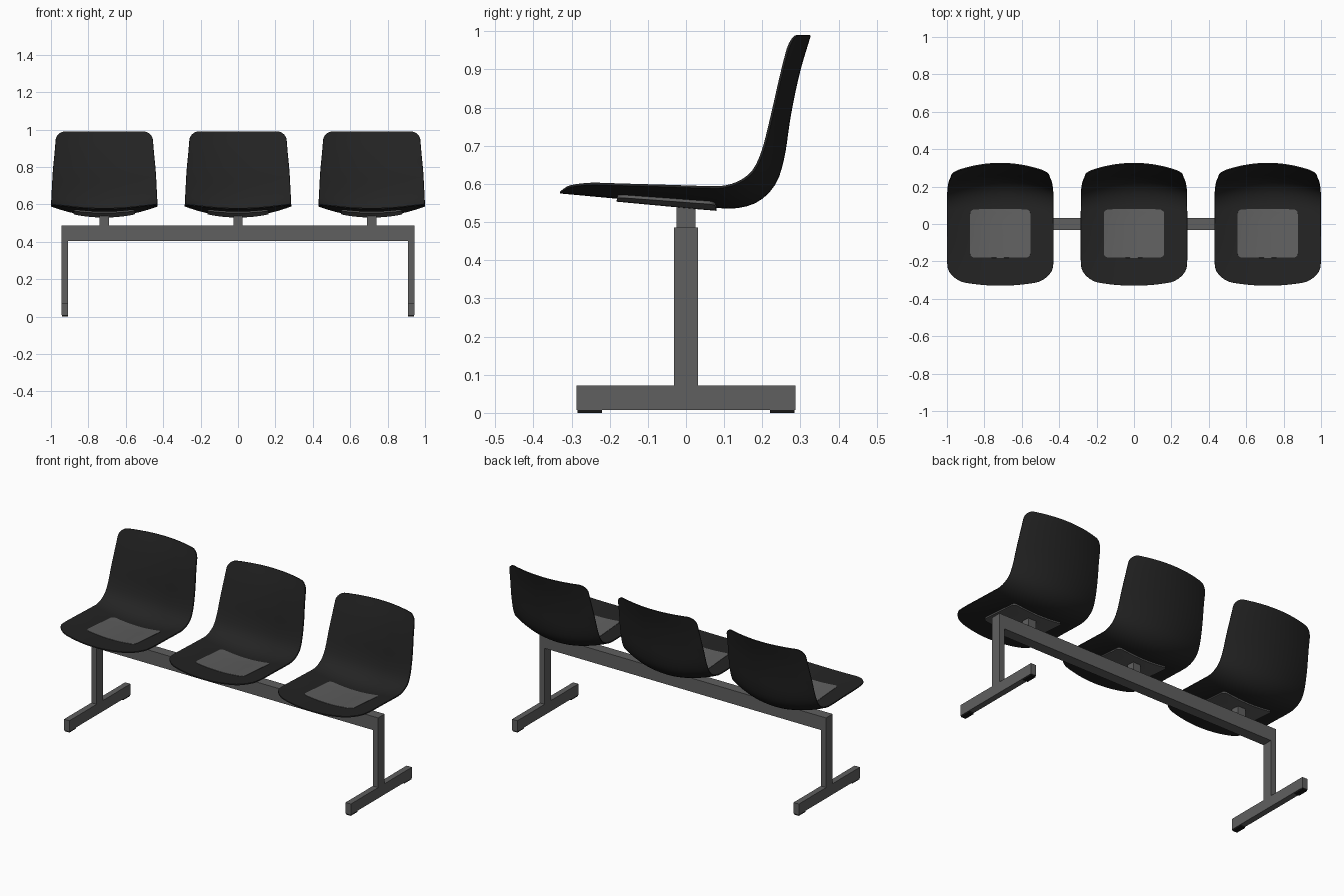
import bpy, bmesh, math
from mathutils import Vector

if "Cube" in bpy.data.objects:
    bpy.data.objects.remove(bpy.data.objects["Cube"])


def material(name, v):
    m = bpy.data.materials.new(name)
    m.diffuse_color = (v, v, v, 1)
    m.use_nodes = True
    m.node_tree.nodes["Principled BSDF"].inputs["Base Color"].default_value = m.diffuse_color
    return m


SHELL = material("black plastic", 0.017)
FRAME = material("grey metal", 0.115)
GLIDE = material("black rubber", 0.008)

# Shell stations: centre y, z; side edge y, z; half width
STATIONS = [
    (-0.330, 0.575, -0.295, 0.600, 0.275),
    (-0.200, 0.563, -0.190, 0.596, 0.285),
    (-0.050, 0.549, -0.050, 0.592, 0.285),
    (0.060, 0.539, 0.050, 0.589, 0.285),
    (0.130, 0.536, 0.100, 0.590, 0.284),
    (0.190, 0.554, 0.145, 0.605, 0.284),
    (0.235, 0.600, 0.180, 0.635, 0.283),
    (0.258, 0.670, 0.205, 0.690, 0.280),
    (0.275, 0.780, 0.228, 0.780, 0.275),
    (0.298, 0.890, 0.252, 0.885, 0.265),
    (0.327, 0.989, 0.278, 0.988, 0.257),
]


def station(s):
    """Catmull-Rom interpolation along the stations."""
    n = len(STATIONS) - 1
    i = min(int(s), n - 1)
    t = s - i
    p1, p2 = STATIONS[i], STATIONS[i + 1]
    p0 = STATIONS[i - 1] if i else [2 * a - b for a, b in zip(p1, p2)]
    p3 = STATIONS[i + 2] if i + 2 <= n else [2 * b - a for a, b in zip(p1, p2)]
    return [0.5 * (2 * b + (c - a) * t + (2 * a - 5 * b + 4 * c - d) * t * t
                   + (3 * b - a - 3 * c + d) * t ** 3)
            for a, b, c, d in zip(p0, p1, p2, p3)]


def sheet(name, cx, s0, s1, r0, r1, half, thick, offset, mat, rows=36, cols=24):
    """Curved sheet following the seat shape, with rounded corners at both ends."""
    # arc length table
    n = 400
    ss = [s0 + (s1 - s0) * k / n for k in range(n + 1)]
    pts = [Vector(station(s)[:2]) for s in ss]
    arc = [0.0]
    for a, b in zip(pts, pts[1:]):
        arc.append(arc[-1] + (b - a).length)
    total = arc[-1]

    def s_at(d):
        for k in range(n):
            if arc[k + 1] >= d:
                return ss[k] + (ss[k + 1] - ss[k]) * (d - arc[k]) / (arc[k + 1] - arc[k])
        return s1

    # rows as (distance along profile, width lost to the corner)
    q = 8
    ang = [math.pi / 2 * k / q for k in range(q + 1)]
    lines = [(r0 * (1 - math.cos(a)), r0 * (1 - math.sin(a))) for a in ang]
    lines += [(r0 + (total - r0 - r1) * k / rows, 0) for k in range(1, rows)]
    lines += [(total - r1 * (1 - math.cos(a)), r1 * (1 - math.sin(a))) for a in reversed(ang)]

    bm = bmesh.new()
    grid = []
    for d, cut in lines:
        cy, cz, ey, ez, w = station(s_at(d))
        h = (half or w) - cut
        row = []
        for j in range(cols + 1):
            x = h * (2 * j / cols - 1)
            t = (x / w) ** 2
            row.append(bm.verts.new((cx + x, cy + (ey - cy) * t, cz + (ez - cz) * t)))
        grid.append(row)
    for a, b in zip(grid, grid[1:]):
        for j in range(cols):
            bm.faces.new((a[j], a[j + 1], b[j + 1], b[j]))
    me = bpy.data.meshes.new(name)
    bm.to_mesh(me)
    bm.free()
    me.materials.append(mat)
    ob = bpy.data.objects.new(name, me)
    bpy.context.collection.objects.link(ob)
    mod = ob.modifiers.new("thickness", 'SOLIDIFY')
    mod.thickness = thick
    mod.offset = offset
    bpy.ops.object.select_all(action='DESELECT')
    ob.select_set(True)
    bpy.context.view_layer.objects.active = ob
    bpy.ops.object.modifier_apply(modifier=mod.name)
    bpy.ops.object.shade_smooth_by_angle(angle=math.radians(40))


def box(name, x0, x1, y0, y1, z0, z1, mat):
    bm = bmesh.new()
    bmesh.ops.create_cube(bm, size=1)
    for v in bm.verts:
        v.co = ((x0 + x1) / 2 + v.co.x * (x1 - x0),
                (y0 + y1) / 2 + v.co.y * (y1 - y0),
                (z0 + z1) / 2 + v.co.z * (z1 - z0))
    me = bpy.data.meshes.new(name)
    bm.to_mesh(me)
    bm.free()
    me.materials.append(mat)
    bpy.context.collection.objects.link(bpy.data.objects.new(name, me))


# Seats: shell, mounting plate showing through the seat, and post
for label, cx in (("left", -0.715), ("middle", 0.0), ("right", 0.715)):
    sheet(label + "_seat_shell", cx, 0, 10, 0.085, 0.045, None, 0.006, 1, SHELL)
    sheet(label + "_seat_plate", cx, 1.13, 3.25, 0.022, 0.022, 0.162, 0.0155, 0, FRAME, rows=16)
    box(label + "_seat_post", cx - 0.025, cx + 0.025, -0.025, 0.025, 0.48, 0.542, FRAME)

# Beam
box("beam", -0.943, 0.943, -0.031, 0.031, 0.405, 0.486, FRAME)

# Legs, feet and floor glides
for label, sx in (("left", -1), ("right", 1)):
    xa, xb = sorted((sx * 0.908, sx * 0.943))
    box(label + "_leg", xa, xb, -0.031, 0.031, 0.07, 0.405, FRAME)
    box(label + "_foot", xa, xb, -0.287, 0.287, 0.008, 0.072, FRAME)
    for end, sy in (("front", -1), ("back", 1)):
        ya, yb = sorted((sy * 0.22, sy * 0.284))
        box(f"{label}_{end}_glide", xa + 0.002, xb - 0.002, ya, yb, 0, 0.008, GLIDE)
